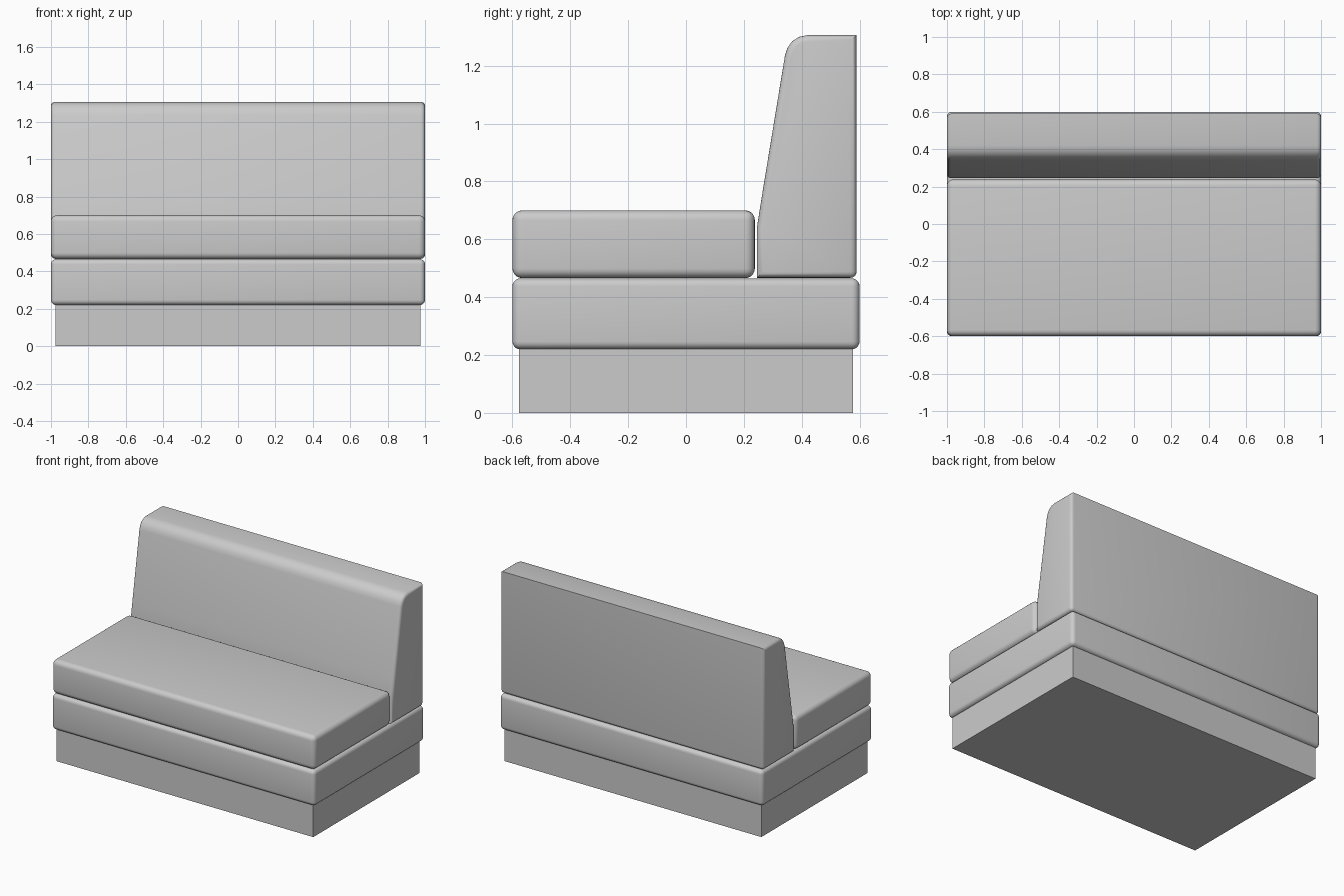
import bpy, bmesh, math

if "Cube" in bpy.data.objects:
    bpy.data.objects.remove(bpy.data.objects["Cube"])

fabric = bpy.data.materials.new("light grey")
fabric.diffuse_color = (0.6, 0.6, 0.6, 1)
fabric.use_nodes = True
fabric.node_tree.nodes["Principled BSDF"].inputs["Base Color"].default_value = fabric.diffuse_color


def finish(name, bm, smooth=True):
    bmesh.ops.recalc_face_normals(bm, faces=bm.faces[:])
    me = bpy.data.meshes.new(name)
    bm.to_mesh(me)
    bm.free()
    me.materials.append(fabric)
    ob = bpy.data.objects.new(name, me)
    bpy.context.collection.objects.link(ob)
    if smooth:
        bpy.ops.object.select_all(action='DESELECT')
        ob.select_set(True)
        bpy.context.view_layer.objects.active = ob
        bpy.ops.object.shade_smooth_by_angle(angle=math.radians(40))
    return ob


def block(name, hx, y0, y1, z0, z1, r=0.0):
    bm = bmesh.new()
    bmesh.ops.create_cube(bm, size=1)
    for v in bm.verts:
        v.co = (v.co.x * 2 * hx, (y0 + y1) / 2 + v.co.y * (y1 - y0),
                (z0 + z1) / 2 + v.co.z * (z1 - z0))
    if r:
        bmesh.ops.bevel(bm, geom=bm.edges[:], offset=r, segments=5,
                        profile=0.5, affect='EDGES')
    return finish(name, bm, r > 0)


# plinth, upholstered base and seat cushion
block("plinth", 0.977, -0.578, 0.577, 0.0, 0.23)
block("base", 1.0, -0.6, 0.6, 0.22, 0.465, 0.027)
block("seat_cushion", 1.0, -0.6, 0.238, 0.466, 0.70, 0.033)

# backrest: leaning profile extruded along x
profile = [(0.245, 0.467), (0.245, 0.64), (0.264, 0.76), (0.342, 1.235),
           (0.351, 1.262), (0.367, 1.285), (0.391, 1.300), (0.42, 1.306),
           (0.59, 1.306), (0.59, 0.467)]
bm = bmesh.new()
start = bm.faces.new([bm.verts.new((-1, y, z)) for y, z in profile])
ext = bmesh.ops.extrude_face_region(bm, geom=[start], use_keep_orig=True)
for v in ext["geom"]:
    if isinstance(v, bmesh.types.BMVert):
        v.co.x = 1
bmesh.ops.recalc_face_normals(bm, faces=bm.faces[:])

# round the end outlines and the lower rear edge
edges = []
for e in bm.edges:
    a, b = e.verts[0].co, e.verts[1].co
    end_edge = abs(a.x - b.x) < 1e-4
    lower_rear = not end_edge and a.y > 0.58 and a.z < 0.5
    if end_edge or lower_rear:
        edges.append(e)
bmesh.ops.bevel(bm, geom=edges, offset=0.022, segments=4, profile=0.5,
                affect='EDGES', clamp_overlap=True)
finish("backrest", bm)
